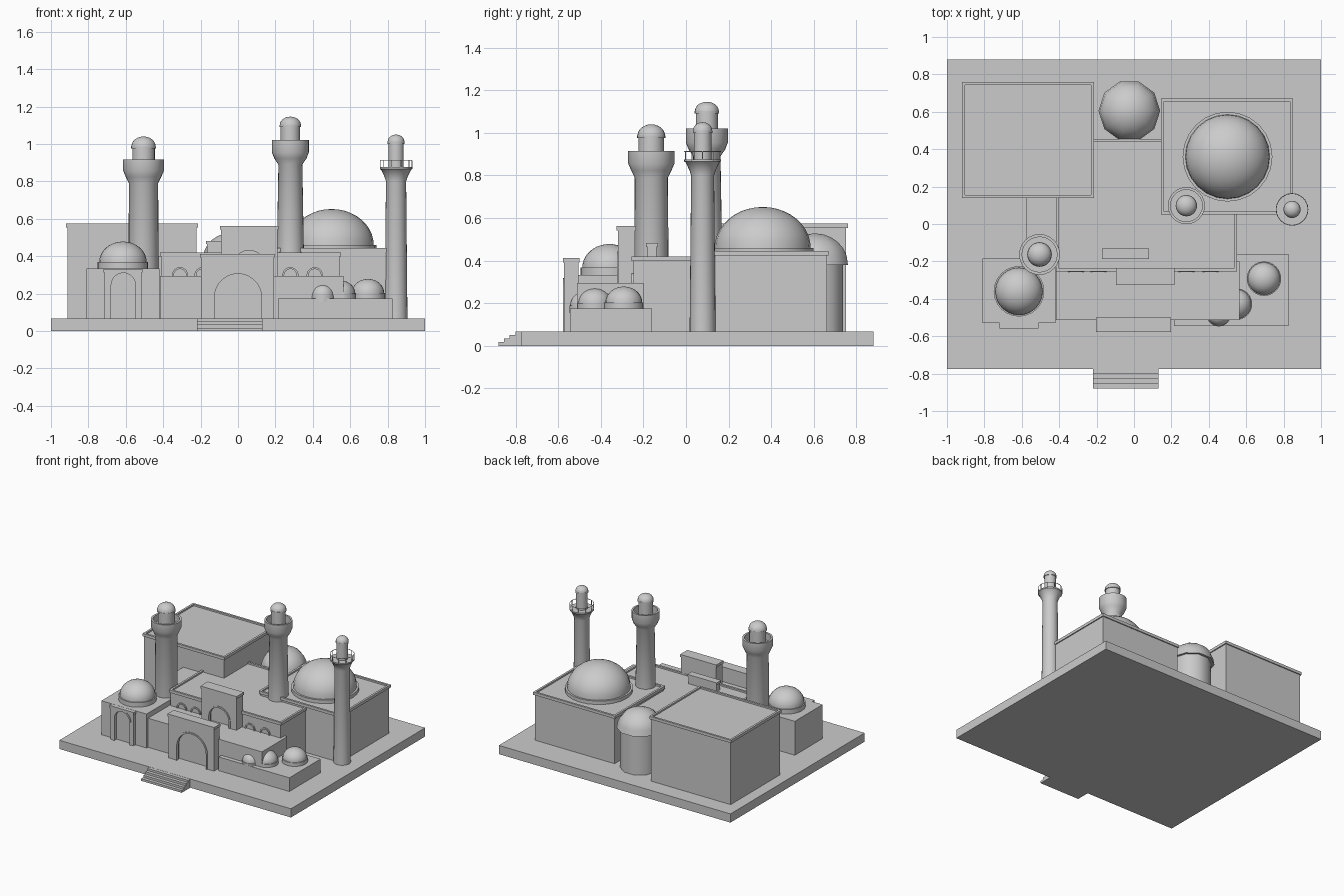
import bpy, bmesh, math
from mathutils import Vector

if "Cube" in bpy.data.objects:
    bpy.data.objects.remove(bpy.data.objects["Cube"])

stone = bpy.data.materials.new("grey stone")
stone.diffuse_color = (0.6, 0.6, 0.6, 1)
stone.use_nodes = True
stone.node_tree.nodes["Principled BSDF"].inputs["Base Color"].default_value = stone.diffuse_color
G = 0.068  # top of the plinth


def finish(name, bm, smooth=False):
    bmesh.ops.recalc_face_normals(bm, faces=bm.faces)
    me = bpy.data.meshes.new(name)
    bm.to_mesh(me)
    bm.free()
    ob = bpy.data.objects.new(name, me)
    bpy.context.collection.objects.link(ob)
    me.materials.append(stone)
    if smooth:
        bpy.ops.object.select_all(action='DESELECT')
        ob.select_set(True)
        bpy.context.view_layer.objects.active = ob
        bpy.ops.object.shade_smooth_by_angle(angle=math.radians(40))
    return ob


def bridge(bm, loops):
    for a, b in zip(loops, loops[1:]):
        for i in range(len(a)):
            j = (i + 1) % len(a)
            bm.faces.new((a[i], a[j], b[j], b[i]))


def footprint(name, pts, levels):
    """Stack inset copies of a right-angled, counter-clockwise plan; levels are (inset, z)."""
    bm = bmesh.new()
    loops = []
    for inset, z in levels:
        loop = []
        for i, p in enumerate(pts):
            p = Vector(p)
            a = (p - Vector(pts[i - 1])).normalized()
            b = (Vector(pts[(i + 1) % len(pts)]) - p).normalized()
            q = p + inset * (Vector((-a.y, a.x)) + Vector((-b.y, b.x)))
            loop.append(bm.verts.new((q.x, q.y, z)))
        loops.append(loop)
    bridge(bm, loops)
    bm.faces.new(loops[0])
    bm.faces.new(loops[-1])
    return finish(name, bm)


def rect(x0, x1, y0, y1):
    return [(x0, y0), (x1, y0), (x1, y1), (x0, y1)]


def box(name, x0, x1, y0, y1, z0, z1):
    return footprint(name, rect(x0, x1, y0, y1), [(0, z0), (0, z1)])


def parapet(z0, z1):
    """Wall, overhanging coping and sunken roof."""
    return [(.008, z0), (.008, z1 - .022), (0, z1 - .022), (0, z1), (.016, z1), (.016, z1 - .012)]


def coping(z0, z1):
    return [(.006, z0), (.006, z1 - .018), (0, z1 - .018), (0, z1)]


def lathe(name, cx, cy, prof, sides=24):
    bm = bmesh.new()
    loops = [[bm.verts.new((cx + r * math.cos(2 * math.pi * i / sides),
                            cy + r * math.sin(2 * math.pi * i / sides), z))
              for i in range(sides)] for r, z in prof if r > 0]
    bridge(bm, loops)
    bm.faces.new(loops[0])
    tip = bm.verts.new((cx, cy, prof[-1][1]))
    for i in range(sides):
        bm.faces.new((loops[-1][i], loops[-1][(i + 1) % sides], tip))
    return finish(name, bm, True)


def cap(r, z0, z1, n=8):
    """Dome profile from radius r at z0 up to a point at z1."""
    return [(r * math.cos(math.pi / 2 * i / n) if i < n else 0,
             z0 + (z1 - z0) * math.sin(math.pi / 2 * i / n)) for i in range(n + 1)]


def dome(name, x, y, r, z0, zr, z1):
    """Dome on a short projecting ring."""
    lathe(name, x, y, [(r, z0 - .02), (r, zr)] + cap(r * .94, zr, z1, 10))


def arch(cx, r, z0, spring, n=16):
    arc = [(cx - r * math.cos(math.pi * i / n), spring + r * math.sin(math.pi * i / n))
           for i in range(n + 1)]
    return [(cx - r, z0)] + arc + [(cx + r, z0)]


def extrude_y(name, outline, y0, y1):
    bm = bmesh.new()
    loops = [[bm.verts.new((x, y, z)) for x, z in outline] for y in (y0, y1)]
    bridge(bm, loops)
    for loop in loops:
        bm.faces.new(loop)
    return finish(name, bm)


def arch_trim(name, cx, r, w, z0, spring, y0, y1):
    extrude_y(name, arch(cx, r, z0, spring) + arch(cx, r - w, z0, spring)[::-1], y0, y1)


def portal(name, x0, x1, y0, y1, z0, z1, cx, r, spring):
    """Tall gate wall with an arched recess, trim and coping."""
    extrude_y(name + "_wall", [(x0, z0)] + arch(cx, r, z0, spring) + [(x1, z0), (x1, z1), (x0, z1)],
              y0, y0 + .035)
    box(name + "_back", x0, x1, y0 + .035, y1, z0, z1)
    arch_trim(name + "_trim", cx, r + .003, .012, z0, spring, y0 - .005, y0 + .02)
    box(name + "_coping", x0 - .006, x1 + .006, y0 - .006, y1 + .004, z1 - .018, z1 + .002)


# plinth and entrance steps
box("plinth", -1, 1, -.775, .88, 0, G)
for i in range(4):
    box("step_%d" % (i + 1), -.22, .13, -.88 + .026 * i, -.76, 0, .017 * (i + 1) - (.001 if i == 3 else 0))

# main blocks
footprint("rear_left_block", rect(-.92, -.215, .138, .76), parapet(G, .575))
footprint("rear_right_block", rect(.145, .85, .05, .67), parapet(G, .445))
footprint("central_hall", [(-.418, -.255), (.55, -.255), (.55, .08), (.18, .08), (.18, .455),
                           (-.25, .455), (-.25, .17), (-.418, .17)], parapet(G, .42))
box("front_hall", -.418, .565, -.512, -.2, G, .295)
box("link_block", -.575, -.40, -.16, .16, G, .40)
box("left_chapel", -.81, -.42, -.528, -.185, G, .333)
box("low_wing", .215, .825, -.545, -.16, G, .175)

# gates
portal("front_gate", -.198, .192, -.572, -.505, G, .41, 0, .135, .18)
portal("hall_gate", -.09, .21, -.32, -.24, .28, .56, .06, .095, .345)
footprint("roof_screen", rect(-.172, .08, -.187, -.132), coping(.40, .482))
portal("chapel_gate", -.714, -.516, -.552, -.52, G, .33, -.613, .074, .245)

# small arched windows on the hall
for i, x in enumerate((-.31, -.19, .28, .41)):
    arch_trim("hall_window_%d" % (i + 1), x, .043, .01, .285, .298, -.256, -.24)

# domes
dome("great_dome", .5, .36, .24, .445, .46, .652)
dome("chapel_dome", -.615, -.36, .135, .333, .368, .478)
dome("wing_dome_large", .695, -.292, .092, .175, .203, .278)
dome("wing_dome_middle", .548, -.428, .084, .175, .200, .27)
dome("wing_dome_small", .453, -.482, .066, .175, .190, .252)

# rear turret with faceted dome
lathe("rear_turret", -.025, .605, [(.14, G), (.14, .385), (.165, .38)] + cap(.163, .385, .528, 6), 10)


# minarets with walled galleries
def minaret(name, x, y, z0, r0, r1, flare, gal, rim, rg, rl, zl, top):
    lathe(name, x, y, [(r0, z0), (r1, flare), (rg * .87, (flare + gal) / 2), (rg, gal), (rg, rim),
                       (rg * .86, rim), (rg * .86, gal + .005), (rl, gal + .005), (rl, zl),
                       (rl * 1.1, zl), (rl * 1.1, zl + .012)] + cap(rl * 1.08, zl + .012, top, 6))


minaret("left_minaret", -.505, -.163, G, .083, .078, .79, .857, .916, .109, .06, .975, 1.04)
minaret("rear_minaret", .28, .098, .38, .073, .064, .89, .955, 1.02, .099, .052, 1.09, 1.146)

# slender minaret with open railing
mx, my = .845, .078
lathe("right_minaret", mx, my, [(.061, G), (.054, .80), (.062, .825), (.08, .862), (.087, .866),
                                (.087, .876), (.041, .876), (.041, 1.0), (.046, 1.0), (.046, 1.012)]
      + cap(.045, 1.012, 1.05, 6))
bpy.ops.mesh.primitive_torus_add(location=(mx, my, .912), major_radius=.085, minor_radius=.002,
                                 major_segments=24, minor_segments=6)
rail = bpy.context.object
rail.name = "railing_ring"
rail.data.materials.append(stone)
for i in range(10):
    a = 2 * math.pi * i / 10
    px, py = mx + .085 * math.cos(a), my + .085 * math.sin(a)
    box("railing_post_%d" % (i + 1), px - .002, px + .002, py - .002, py + .002, .87, .912)
